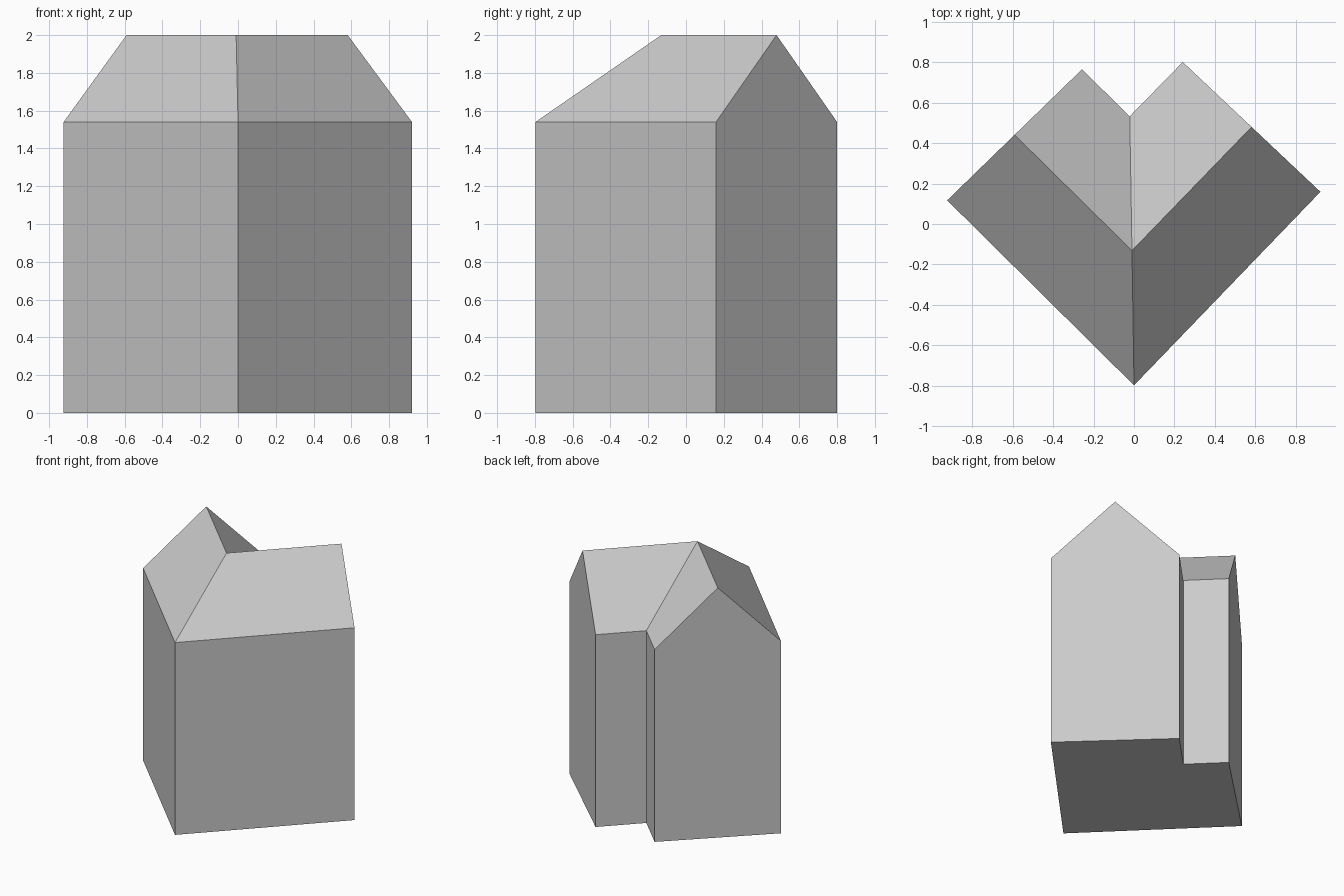
import bpy
import bmesh

cube = bpy.data.objects.get("Cube")
if cube:
    bpy.data.objects.remove(cube, do_unlink=True)

EAVES, RIDGE = 1.54, 2.0

# L-shaped plan, counter-clockwise from the front corner
plan = [(0, -0.797), (0.921, 0.159), (0.241, 0.80),
        (-0.021, 0.532), (-0.257, 0.764), (-0.923, 0.117)]

# One plain grey covers walls and roof
grey = bpy.data.materials.new("plain_grey")
grey.use_nodes = True
colour = (0.6, 0.6, 0.6, 1)
grey.diffuse_color = colour
grey.node_tree.nodes["Principled BSDF"].inputs["Base Color"].default_value = colour

bm = bmesh.new()
base = [bm.verts.new((x, y, 0)) for x, y in plan]
eave = [bm.verts.new((x, y, EAVES)) for x, y in plan]
front, right, back_right, notch, back_left, left = eave


def gable_peak(a, b):
    """Ridge end above the middle of a gable wall."""
    mid = (a.co + b.co) / 2
    return bm.verts.new((mid.x, mid.y, RIDGE))


peak_right = gable_peak(right, back_right)
peak_left = gable_peak(back_left, left)
peaks = {1: peak_right, 4: peak_left}
corner = bm.verts.new((-0.01, -0.131, RIDGE))

# Floor and walls, with a peak on each gable wall
bm.faces.new(base[::-1])
for i in range(len(plan)):
    j = (i + 1) % len(plan)
    top = [eave[j], peaks[i], eave[i]] if i in peaks else [eave[j], eave[i]]
    bm.faces.new([base[i], base[j]] + top)

# Four roof slopes meeting at the hip and the valley
for slope in ((front, right, peak_right, corner),
              (peak_right, back_right, notch, corner),
              (corner, notch, back_left, peak_left),
              (left, front, corner, peak_left)):
    bm.faces.new(slope)

bmesh.ops.recalc_face_normals(bm, faces=bm.faces)
mesh = bpy.data.meshes.new("corner_house")
bm.to_mesh(mesh)
bm.free()
mesh.materials.append(grey)
house = bpy.data.objects.new("corner_house", mesh)
bpy.context.collection.objects.link(house)
